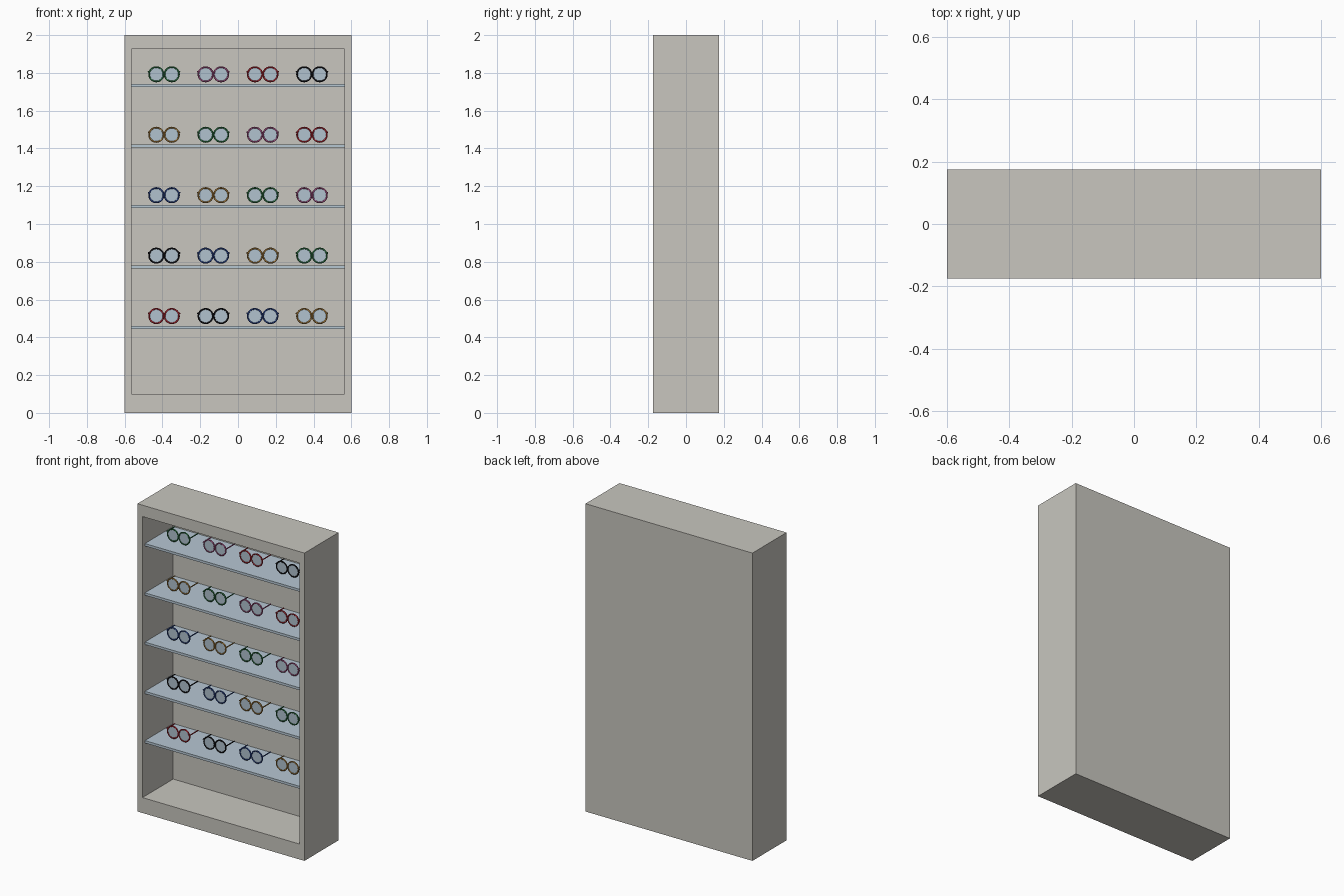
import bpy, bmesh, math
from mathutils import Matrix, Vector

if "Cube" in bpy.data.objects:
    bpy.data.objects.remove(bpy.data.objects["Cube"])


def material(name, rgb):
    m = bpy.data.materials.new(name)
    m.diffuse_color = (*rgb, 1)
    m.use_nodes = True
    m.node_tree.nodes["Principled BSDF"].inputs["Base Color"].default_value = m.diffuse_color
    return m


STONE = material("warm grey", (0.58, 0.565, 0.52))
GLASS = material("pale blue glass", (0.47, 0.57, 0.65))
LENS = material("lens blue", (0.44, 0.54, 0.62))
FRAMES = [material(n, c) for n, c in (
    ("red", (0.38, 0.015, 0.025)),
    ("black", (0.006, 0.006, 0.008)),
    ("navy blue", (0.02, 0.05, 0.22)),
    ("amber", (0.33, 0.17, 0.035)),
    ("green", (0.02, 0.14, 0.045)),
    ("plum pink", (0.33, 0.07, 0.2)))]


def add_object(name, bm, mats, smooth=False):
    mesh = bpy.data.meshes.new(name)
    bmesh.ops.recalc_face_normals(bm, faces=bm.faces)
    bm.to_mesh(mesh)
    bm.free()
    for m in mats:
        mesh.materials.append(m)
    ob = bpy.data.objects.new(name, mesh)
    bpy.context.collection.objects.link(ob)
    if smooth:
        bpy.ops.object.select_all(action='DESELECT')
        ob.select_set(True)
        bpy.context.view_layer.objects.active = ob
        bpy.ops.object.shade_smooth_by_angle(angle=math.radians(50))
    return ob


def box(bm, lo, hi):
    lo, hi = Vector(lo), Vector(hi)
    mat = Matrix.Translation((lo + hi) / 2) @ Matrix.Diagonal((*(hi - lo), 1))
    bmesh.ops.create_cube(bm, size=1, matrix=mat)


def rod(bm, a, b, radius, sides=8):
    a, b = Vector(a), Vector(b)
    d = b - a
    rot = d.to_track_quat('Z', 'Y').to_matrix().to_4x4()
    return bmesh.ops.create_cone(
        bm, cap_ends=True, segments=sides, radius1=radius, radius2=radius,
        depth=d.length, matrix=Matrix.Translation((a + b) / 2) @ rot)["verts"]


def ring(bm, cx, major, minor, n=32, k=8):
    grid = []
    for i in range(n):
        a = 2 * math.pi * i / n
        loop = []
        for j in range(k):
            b = 2 * math.pi * j / k
            r = major + minor * math.cos(b)
            loop.append(bm.verts.new((cx + r * math.cos(a), minor * math.sin(b), r * math.sin(a))))
        grid.append(loop)
    for i in range(n):
        for j in range(k):
            p, q = grid[i], grid[(i + 1) % n]
            bm.faces.new((p[j], q[j], q[(j + 1) % k], p[(j + 1) % k]))


# Cabinet: solid block with a recess pushed into the front face
WALL, BACK = 0.564, 0.14
bm = bmesh.new()
box(bm, (-0.6, -0.175, 0), (0.6, 0.175, 2))
front = min(bm.faces, key=lambda f: f.calc_center_median().y)
bmesh.ops.inset_region(bm, faces=[front], thickness=0.03)
for v in front.verts:
    v.co.x = math.copysign(WALL, v.co.x)
    v.co.z = 1.926 if v.co.z > 1 else 0.1
recess = bmesh.ops.extrude_discrete_faces(bm, faces=[front])["faces"][0]
for v in recess.verts:
    v.co.y = BACK
add_object("cabinet", bm, [STONE])


def eyeglasses(name, location, colour):
    bm = bmesh.new()
    for s in (-1, 1):
        # lens rim, hinge and straight temple arm
        ring(bm, s * 0.041, 0.038, 0.0045)
        rod(bm, (s * 0.076, 0, 0.014), (s * 0.085, 0, 0.014), 0.004)
        rod(bm, (s * 0.083, -0.003, 0.014), (s * 0.083, 0.08, 0.014), 0.0035)
    # nose bridge
    rod(bm, (-0.009, 0, 0.012), (0.009, 0, 0.012), 0.0035)
    # lenses
    for s in (-1, 1):
        verts = rod(bm, (s * 0.041, -0.0015, 0), (s * 0.041, 0.0015, 0), 0.037, 32)
        for f in {f for v in verts for f in v.link_faces}:
            f.material_index = 1
    add_object(name, bm, [colour, LENS], smooth=True).location = location


# Shelves with four pairs each, colours shifting by one on every row
for row in range(5):
    top = 0.461 + 0.32 * row
    bm = bmesh.new()
    box(bm, (-WALL, -0.15, top - 0.016), (WALL, BACK, top))
    add_object(f"shelf_{row + 1}", bm, [GLASS])
    for col in range(4):
        eyeglasses(f"eyeglasses_{row + 1}_{col + 1}",
                   (0.261 * (col - 1.5), -0.05, top + 0.0515),
                   FRAMES[(row + col) % 6])
